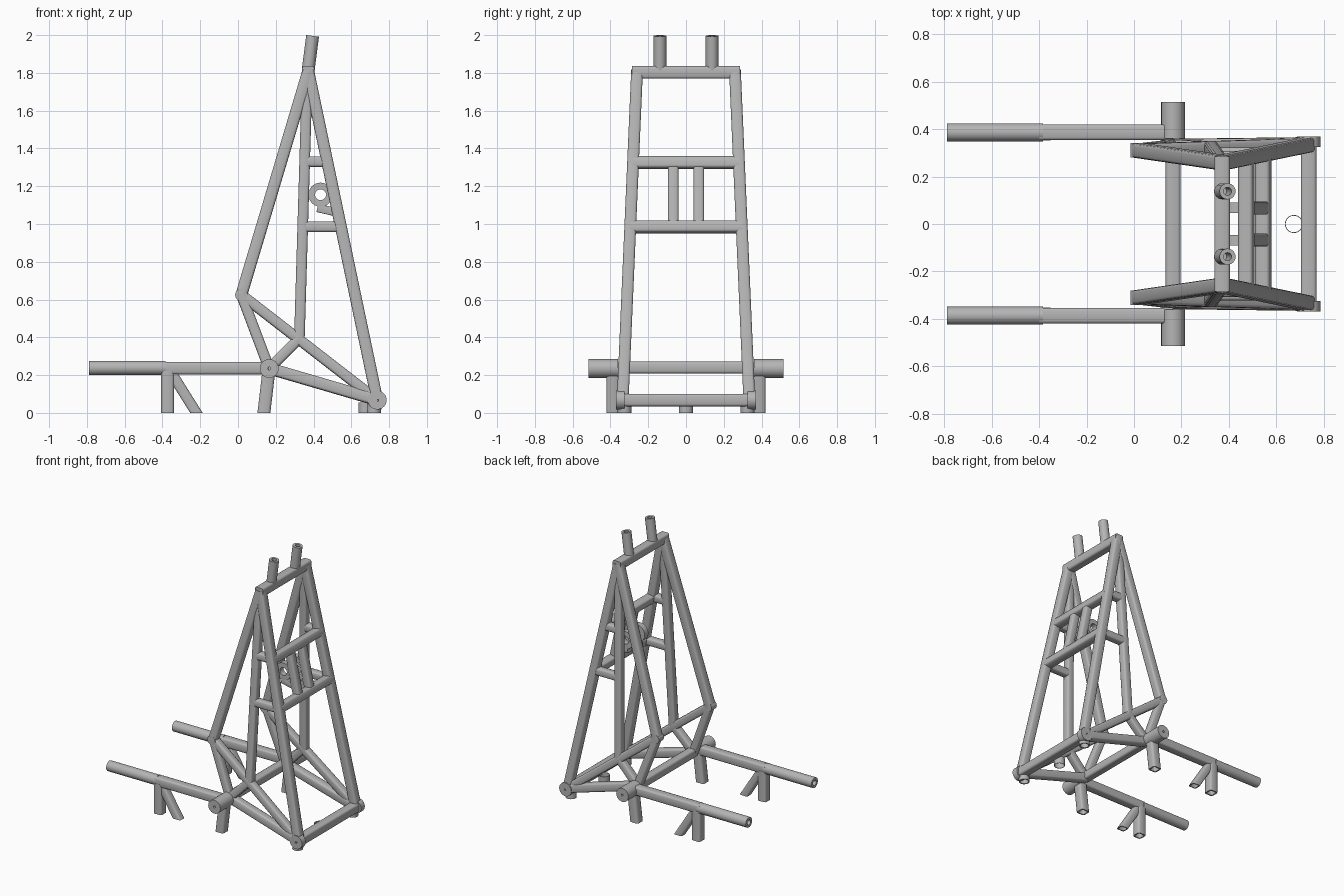
import bpy, bmesh, math
from mathutils import Vector

cube = bpy.data.objects.get("Cube")
if cube:
    bpy.data.objects.remove(cube, do_unlink=True)

steel = bpy.data.materials.new("grey_steel")
steel.use_nodes = True
GREY = (0.46, 0.46, 0.46, 1)
steel.diffuse_color = GREY
steel.node_tree.nodes["Principled BSDF"].inputs["Base Color"].default_value = GREY


def circle(r, n=24):
    return [(r * math.cos(2 * math.pi * i / n), r * math.sin(2 * math.pi * i / n)) for i in range(n)]


def rounded_square(w, r):
    # Four corner arcs, three points each
    pts = []
    for q in range(4):
        mid = math.pi / 4 + q * math.pi / 2
        cx = math.copysign(w / 2 - r, math.cos(mid))
        cy = math.copysign(w / 2 - r, math.sin(mid))
        for k in (-1, 0, 1):
            a = mid + k * math.pi / 4
            pts.append((cx + r * math.cos(a), cy + r * math.sin(a)))
    return pts


def bar(name, a, b, outer, inner=None, ref=(0, 1, 0), to_floor=False):
    """Sweep a section from a to b; an inner section makes it hollow, to_floor cuts the b end level."""
    a, b = Vector(a), Vector(b)
    axis = (b - a).normalized()
    u = Vector(ref)
    u = (u - axis * u.dot(axis)).normalized()
    v = axis.cross(u)
    bm = bmesh.new()

    def ring(centre, section, cut):
        verts = []
        for s, t in section:
            p = centre + u * s + v * t
            if cut:
                p = p - axis * (p.z / axis.z)
            verts.append(bm.verts.new(p))
        return verts

    def skin(r1, r2):
        n = len(r1)
        for i in range(n):
            j = (i + 1) % n
            bm.faces.new((r1[i], r1[j], r2[j], r2[i]))

    start, end = ring(a, outer, False), ring(b, outer, to_floor)
    skin(start, end)
    if inner:
        start_in, end_in = ring(a, inner, False), ring(b, inner, to_floor)
        skin(end_in, start_in)
        skin(end, end_in)
        skin(start_in, start)
    else:
        bm.faces.new(start)
        bm.faces.new(end)
    bmesh.ops.recalc_face_normals(bm, faces=bm.faces)
    mesh = bpy.data.meshes.new(name)
    bm.to_mesh(mesh)
    bm.free()
    mesh.materials.append(steel)
    ob = bpy.data.objects.new(name, mesh)
    bpy.context.collection.objects.link(ob)
    bpy.ops.object.select_all(action="DESELECT")
    ob.select_set(True)
    bpy.context.view_layer.objects.active = ob
    bpy.ops.object.shade_smooth_by_angle(angle=math.radians(46))
    return ob


def lean(z):
    # Half width of the tapering tower at a height
    return 0.338 - 0.0435 * z


def rear_x(z):
    # Centre line of the rear uprights
    return 0.372 + 0.21 * (1.81 - z)


TUBE = rounded_square(0.062, 0.012)
SLIM = rounded_square(0.056, 0.012)
LEG = rounded_square(0.068, 0.014)
LEG_BORE = circle(0.026, 12)

APEX, KNEE, PIVOT = (0.372, 1.81), (0.018, 0.625), (0.165, 0.235)
HEEL, NODE = (0.737, 0.068), (0.325, 0.395)

side_frame = [
    ("front_upright", APEX, KNEE, TUBE),
    ("rear_upright", APEX, HEEL, TUBE),
    ("knee_strut", KNEE, PIVOT, SLIM),
    ("diagonal_strut", KNEE, HEEL, SLIM),
    ("base_rail", PIVOT, HEEL, TUBE),
    ("short_strut", PIVOT, NODE, SLIM),
    ("middle_post", (0.364, 1.7), NODE, SLIM),
    ("upper_tie", (0.355, 1.33), (rear_x(1.33), 1.33), SLIM),
    ("lower_tie", (0.345, 0.985), (rear_x(0.985), 0.985), SLIM),
]

for side, s in (("left", 1), ("right", -1)):
    # Leaning side frames; the sides sit at the back (+y) and front (-y)
    for name, p, q, section in side_frame:
        bar(f"{name}_{side}", (p[0], s * lean(p[1]), p[1]), (q[0], s * lean(q[1]), q[1]),
            section, ref=(0, 1, s * 0.0435))

    # Knee cap joining the bent tubes
    bar(f"knee_joint_{side}", (KNEE[0], s * 0.281, KNEE[1]), (KNEE[0], s * 0.341, KNEE[1]),
        circle(0.033), ref=(1, 0, 0))

    # Pivot and heel bosses with a small centre hole
    bar(f"pivot_boss_{side}", (PIVOT[0], s * 0.36, PIVOT[1]), (PIVOT[0], s * 0.515, PIVOT[1]),
        circle(0.05), circle(0.008), ref=(1, 0, 0))
    bar(f"heel_boss_{side}", (HEEL[0], s * 0.325, HEEL[1]), (HEEL[0], s * 0.37, HEEL[1]),
        circle(0.05), circle(0.008), ref=(1, 0, 0))

    # Long arm with a round handle
    y = s * 0.387
    bar(f"arm_{side}", (-0.4, y, 0.237), (0.165, y, 0.237), rounded_square(0.066, 0.012))
    bar(f"handle_{side}", (-0.79, y, 0.238), (-0.385, y, 0.238), circle(0.038), circle(0.02))

    # Legs under the arm and the pivot
    bar(f"arm_leg_{side}", (-0.373, y, 0.225), (-0.373, y, 0), LEG, LEG_BORE_SQUARE := rounded_square(0.05, 0.01),
        to_floor=True)
    bar(f"arm_brace_{side}", (-0.355, y, 0.215), (-0.22, y, 0), SLIM, rounded_square(0.042, 0.008),
        to_floor=True)
    bar(f"pivot_leg_{side}", (0.163, y, 0.22), (0.137, y, 0), LEG, LEG_BORE_SQUARE, to_floor=True)
    bar(f"heel_leg_{side}", (0.725, s * 0.325, 0.07), (0.72, s * 0.325, 0), circle(0.037), circle(0.029),
        to_floor=True)

    # Upright sockets on the top beam
    bar(f"top_socket_{side}", (0.371, s * 0.138, 1.81), (0.395, s * 0.138, 1.996), circle(0.034), circle(0.017))

    # Mounting bars with eye lugs
    y = s * 0.068
    bar(f"mount_bar_{side}", (rear_x(1.33), y, 1.33), (rear_x(0.985), y, 0.985), SLIM)
    bar(f"eye_lug_{side}", (0.437, y - 0.022, 1.155), (0.437, y + 0.022, 1.155),
        circle(0.064), circle(0.029), ref=(1, 0, 0))
    bar(f"lug_web_{side}", (0.42, y, 1.085), (0.53, y, 1.06), rounded_square(0.044, 0.004))
    bar(f"lug_web_top_{side}", (0.48, y, 1.175), (0.52, y, 1.165), rounded_square(0.044, 0.004))

# Cross beams tying both side frames together
slope = (1, 0, 0.21)
for name, x, z, section, ref in (
    ("top_beam", 0.372, 1.803, rounded_square(0.066, 0.012), (1, 0, 0)),
    ("upper_cross_beam", rear_x(1.325), 1.325, TUBE, slope),
    ("lower_cross_beam", rear_x(0.985), 0.985, TUBE, slope),
    ("pivot_beam", PIVOT[0], 0.24, TUBE, (1, 0, 0)),
    ("heel_beam", HEEL[0], HEEL[1], rounded_square(0.066, 0.012), (1, 0, 0)),
):
    half = lean(z) + (0.026 if name == "top_beam" else 0)
    bar(name, (x, -half, z), (x, half, z), section, ref=ref)

# Small open foot at the middle of the heel beam
bar("middle_foot", (0.675, 0, 0.055), (0.675, 0, 0), circle(0.038), circle(0.035), to_floor=True)
